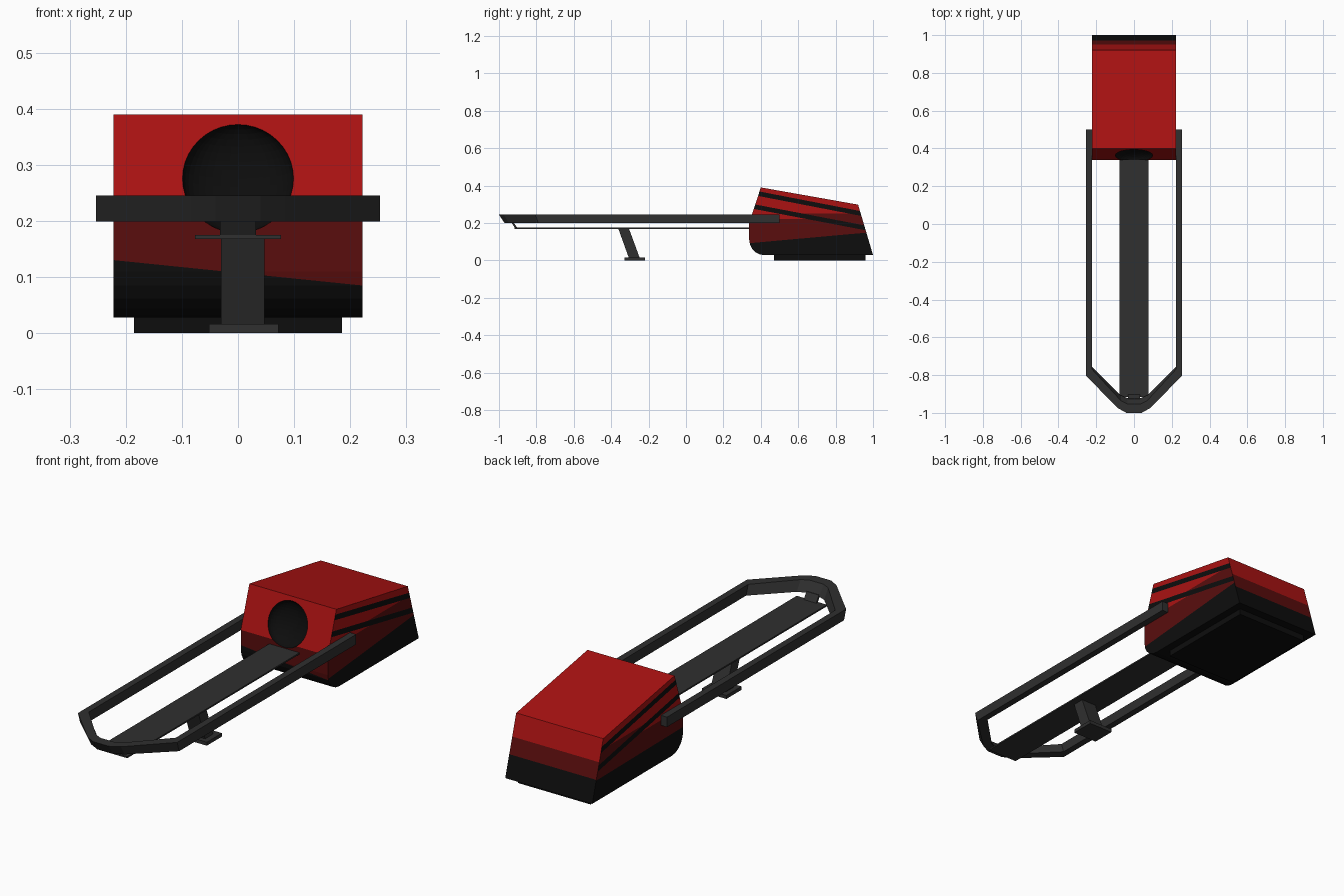
import bpy, bmesh, math
from mathutils import Vector

if "Cube" in bpy.data.objects:
    bpy.data.objects.remove(bpy.data.objects["Cube"])


def material(name, rgb):
    m = bpy.data.materials.new(name)
    m.diffuse_color = (*rgb, 1)
    m.use_nodes = True
    m.node_tree.nodes["Principled BSDF"].inputs["Base Color"].default_value = m.diffuse_color
    return m


RED = material("red", (0.40, 0.006, 0.006))
DARK_RED = material("dark red", (0.10, 0.004, 0.004))
BLACK = material("black", (0.004, 0.004, 0.004))
GREY = material("dark grey", (0.029, 0.029, 0.029))


def finish(name, bm, mats):
    bmesh.ops.recalc_face_normals(bm, faces=bm.faces)
    me = bpy.data.meshes.new(name)
    bm.to_mesh(me)
    bm.free()
    for m in mats:
        me.materials.append(m)
    ob = bpy.data.objects.new(name, me)
    bpy.context.collection.objects.link(ob)
    return ob


def extruded(profile, x0, x1):
    """Side profile of (y, z) points, extruded across x."""
    bm = bmesh.new()
    f = bm.faces.new([bm.verts.new((x0, y, z)) for y, z in profile])
    r = bmesh.ops.extrude_face_region(bm, geom=[f])
    bmesh.ops.translate(bm, vec=(x1 - x0, 0, 0),
                        verts=[v for v in r["geom"] if isinstance(v, bmesh.types.BMVert)])
    bmesh.ops.recalc_face_normals(bm, faces=bm.faces)
    return bm


def part(name, profile, x0, x1, mat):
    return finish(name, extruded(profile, x0, x1), [mat])


def rect(y0, y1, z0, z1):
    return [(y0, z0), (y1, z0), (y1, z1), (y0, z1)]


# Housing: wedge with a rounded lower front
profile = [(1.0, 0.028), (0.92, 0.298), (0.40, 0.39), (0.338, 0.20)]
profile += [(0.42 - 0.082 * math.cos(a), 0.11 - 0.082 * math.sin(a))
            for a in (math.radians(18 * i) for i in range(6))]
bm = extruded(profile, -0.222, 0.222)

is_right = lambda f: f.normal.x > 0.9
is_left = lambda f: f.normal.x < -0.9
is_side = lambda f: abs(f.normal.x) > 0.9
is_front = lambda f: abs(f.normal.x) < 0.5 and f.normal.y < -0.1 and f.calc_center_median().y < 0.45
is_back = lambda f: f.normal.y > 0.7


# Paint lines are planes z = z0 + sx * x + sy * (y - 0.34)
def height(line, p):
    z0, sx, sy = line
    return p.z - (z0 + sx * p.x + sy * (p.y - 0.34))


def cut(line, test):
    bm.normal_update()
    faces = [f for f in bm.faces if test(f)]
    edges = list({e for f in faces for e in f.edges})
    verts = list({v for f in faces for v in f.verts})
    bmesh.ops.bisect_plane(bm, geom=verts + edges + faces, dist=1e-5,
                           plane_co=(0, 0.34, line[0]),
                           plane_no=Vector((-line[1], -line[2], 1)).normalized())


STRIPES = [(0.366, 0, -0.194), (0.292, 0, -0.191)]
HALF = 0.0125
TIPS = [(0.25, 0, 0), (0.222, 0, 0)]
LOW_RIGHT, LOW_LEFT = (0.092, 0, 0.09), (0.13, 0, -0.01)
LOW_FRONT, LOW_BACK = (0.1075, -0.102, 0), (0.127, 0, 0)
MID = (0.20, 0, 0)

for z0, sx, sy in STRIPES:
    for d in (-HALF, HALF):
        cut((z0 + d, sx, sy), is_side)
for line in TIPS:
    cut(line, is_side)
cut(LOW_RIGHT, is_right)
cut(LOW_LEFT, is_left)
cut(LOW_FRONT, is_front)
for line in (LOW_BACK, MID):
    cut(line, is_back)

bm.normal_update()
for f in bm.faces:
    c = f.calc_center_median()
    if is_side(f):
        low = LOW_RIGHT if f.normal.x > 0 else LOW_LEFT
        tip = TIPS[0] if height(STRIPES[1], c) > 0 else TIPS[1]
        if height(low, c) < 0 or any(abs(height(s, c)) < HALF for s in STRIPES):
            f.material_index = 2
        elif height(STRIPES[0], c) < 0 and height(tip, c) < 0:
            f.material_index = 1
    elif is_front(f) or is_back(f):
        low = LOW_FRONT if is_front(f) else LOW_BACK
        f.material_index = 2 if height(low, c) < 0 else 1 if height(MID, c) < 0 else 0
    elif f.normal.z < 0:
        f.material_index = 2
housing = finish("housing", bm, [RED, DARK_RED, BLACK])

# Round black bowl sunk into the housing front
bpy.ops.mesh.primitive_uv_sphere_add(segments=40, ring_count=20, radius=1,
                                     location=(0, 0.362, 0.276),
                                     rotation=(-math.atan2(0.062, 0.19), 0, 0))
cutter = bpy.context.object
cutter.name = "bowl_cutter"
cutter.scale = (0.099, 0.05, 0.101)
cutter.data.materials.append(BLACK)
cutter.hide_render = True
cutter.hide_set(True)
mod = housing.modifiers.new("bowl", "BOOLEAN")
mod.object = cutter
mod.operation = "DIFFERENCE"
mod.solver = "EXACT"
mod.material_mode = "TRANSFER"

# Plinth under the housing
part("plinth", rect(0.47, 0.96, 0, 0.03), -0.185, 0.185, BLACK)

# Long track plate, its front bracket, the leaning post and foot
part("track", rect(-0.917, 0.38, 0.168, 0.175), -0.077, 0.077, GREY)
part("front_bracket", [(-0.935, 0.205), (-0.912, 0.17), (-0.90, 0.17), (-0.923, 0.205)],
     -0.032, 0.032, GREY)
part("post", [(-0.305, 0.012), (-0.247, 0.012), (-0.305, 0.17), (-0.362, 0.17)],
     -0.03, 0.047, GREY)
part("foot", rect(-0.33, -0.22, 0, 0.016), -0.052, 0.072, GREY)

# Handrail loop: (outer x, outer y, inner x, inner y, backward lean of the lower edge)
half = [(0.253, 0.50, 0.222, 0.50, 0), (0.253, -0.805, 0.222, -0.77, 0.015),
        (0.085, -0.975, 0.07, -0.935, 0.028), (0.04, -1.0, 0.035, -0.952, 0.03)]
path = half + [(-a, b, -c, d, e) for a, b, c, d, e in reversed(half)]
bm = bmesh.new()
rings = []
for ox, oy, ix, iy, lean in path:
    pts = [(ox, oy, 0.245), (ix, iy, 0.245), (ix, iy + lean, 0.199), (ox, oy + lean, 0.199)]
    rings.append([bm.verts.new(p) for p in pts])
for a, b in zip(rings, rings[1:]):
    for i in range(4):
        j = (i + 1) % 4
        bm.faces.new((a[i], a[j], b[j], b[i]))
bm.faces.new(rings[0])
bm.faces.new(rings[-1])
finish("handrail", bm, [GREY])
